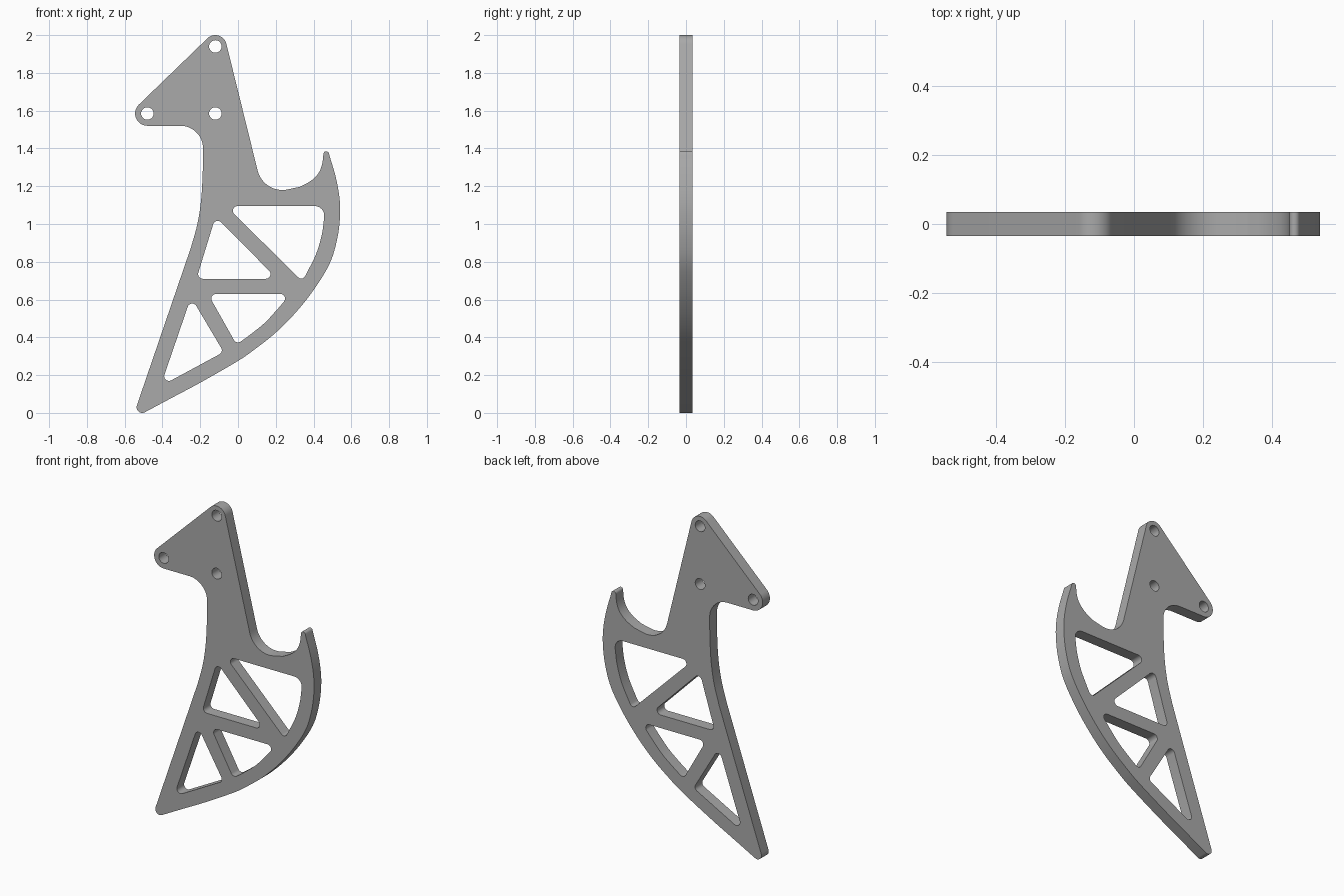
import bpy, bmesh
from math import sin, cos, tan, radians, pi
from mathutils import Vector

if "Cube" in bpy.data.objects:
    bpy.data.objects.remove(bpy.data.objects["Cube"])

THICKNESS = 0.07
CORNER = 0.025


def arc(cx, cz, r, start, end, steps=16):
    """Points along a circular arc, angles in degrees."""
    angles = [radians(start + (end - start) * i / steps) for i in range(steps + 1)]
    return [Vector((cx + r * cos(a), cz + r * sin(a))) for a in angles]


def curve(*points, steps=6):
    """Smooth curve through a few points."""
    p = [Vector(q) for q in points]
    p = [2 * p[0] - p[1]] + p + [2 * p[-1] - p[-2]]
    out = []
    for a, b, c, d in zip(p, p[1:], p[2:], p[3:]):
        for i in range(steps):
            t = i / steps
            out.append(0.5 * (2 * b + (c - a) * t + (2 * a - 5 * b + 4 * c - d) * t ** 2
                              + (3 * b - a - 3 * c + d) * t ** 3))
    return out + [p[-2]]


def window(*parts):
    """Closed loop: a (x, z, radius) tuple is a rounded corner, a list is a curved run."""
    pts = []
    for part in parts:
        if isinstance(part, list):
            pts += [(v, 0) for v in part]
        else:
            pts.append((Vector(part[:2]), part[2]))
    out = []
    for i, (v, r) in enumerate(pts):
        if r == 0:
            out.append(v)
            continue
        a = (pts[i - 1][0] - v).normalized()
        b = (pts[(i + 1) % len(pts)][0] - v).normalized()
        half = a.angle(b) / 2
        center = v + (a + b).normalized() * r / sin(half)
        first = v + a * r / tan(half) - center
        last = v + b * r / tan(half) - center
        sweep = pi - 2 * half
        for k in range(11):
            t = k / 10
            out.append(center + (first * sin((1 - t) * sweep) + last * sin(t * sweep)) / sin(sweep))
    return out


# Outer silhouette: top ear, hook notch, hook tip, blade edge, point, back edge, side ear
outline = (
    arc(-0.12, 1.94, 0.06, 135, 13)
    + arc(0.235, 1.315, 0.135, 193, 283)
    + curve((0.328, 1.197), (0.385, 1.228), (0.425, 1.268), (0.445, 1.315), (0.452, 1.37))
    + arc(0.467, 1.37, 0.015, 165, 15, 8)
    + curve((0.485, 1.36), (0.517, 1.25), (0.537, 1.14), (0.54, 1.04), (0.525, 0.92),
            (0.485, 0.79), (0.40, 0.65), (0.30, 0.525), (0.20, 0.425), (0.10, 0.345),
            (0, 0.275), (-0.20, 0.16), (-0.35, 0.08))
    + arc(-0.507, 0.03, 0.03, -62, -198, 10)
    + curve((-0.25, 0.873), (-0.215, 1.0), (-0.195, 1.13), (-0.187, 1.27), (-0.185, 1.39))
    + arc(-0.305, 1.40, 0.12, 0, 90)
    + arc(-0.48, 1.585, 0.065, 270, 135)
)

# Truss windows
windows = [
    window((-0.063, 1.095, CORNER), (0.457, 1.095, 0.05),
           curve((0.456, 1.03), (0.443, 0.94), (0.413, 0.84), (0.365, 0.742)),
           (0.34, 0.697, 0.022)),
    window((-0.119, 1.039, CORNER), (0.207, 0.71, CORNER), (-0.22, 0.71, CORNER)),
    window((-0.159, 0.63, CORNER), (0.278, 0.63, CORNER),
           curve((0.215, 0.556), (0.14, 0.475), (0.05, 0.403)),
           (-0.008, 0.362, CORNER)),
    window((-0.2485, 0.613, CORNER), (-0.076, 0.322, CORNER), (-0.41, 0.142, CORNER)),
]

# Mounting holes
holes = [arc(x, z, 0.033, 0, 348.75, 31) for x, z in ((-0.12, 1.94), (-0.48, 1.585), (-0.12, 1.585))]

# Filled and extruded profile
profile = bpy.data.curves.new("plate_profile", "CURVE")
profile.dimensions = "2D"
profile.fill_mode = "BOTH"
profile.extrude = THICKNESS / 2
for loop in [outline] + windows + holes:
    spline = profile.splines.new("POLY")
    spline.points.add(len(loop) - 1)
    for point, v in zip(spline.points, loop):
        point.co = (v.x, v.y, 0, 1)
    spline.use_cyclic_u = True

helper = bpy.data.objects.new("profile_helper", profile)
bpy.context.collection.objects.link(helper)
bpy.context.view_layer.update()
mesh = bpy.data.meshes.new_from_object(helper.evaluated_get(bpy.context.evaluated_depsgraph_get()))
bpy.data.objects.remove(helper)

# Stand the plate upright and weld its rims
bm = bmesh.new()
bm.from_mesh(mesh)
bmesh.ops.remove_doubles(bm, verts=bm.verts, dist=0.0002)
for v in bm.verts:
    v.co = (v.co.x, -v.co.z, v.co.y)
bmesh.ops.recalc_face_normals(bm, faces=bm.faces)
bm.to_mesh(mesh)
bm.free()

plate = bpy.data.objects.new("hooked_plate", mesh)
bpy.context.collection.objects.link(plate)

grey = bpy.data.materials.new("plain_grey")
grey.use_nodes = True
color = (0.4, 0.4, 0.4, 1)
grey.diffuse_color = color
grey.node_tree.nodes["Principled BSDF"].inputs["Base Color"].default_value = color
mesh.materials.clear()
mesh.materials.append(grey)

bpy.ops.object.select_all(action="DESELECT")
plate.select_set(True)
bpy.context.view_layer.objects.active = plate
bpy.ops.object.shade_smooth_by_angle(angle=radians(30))
